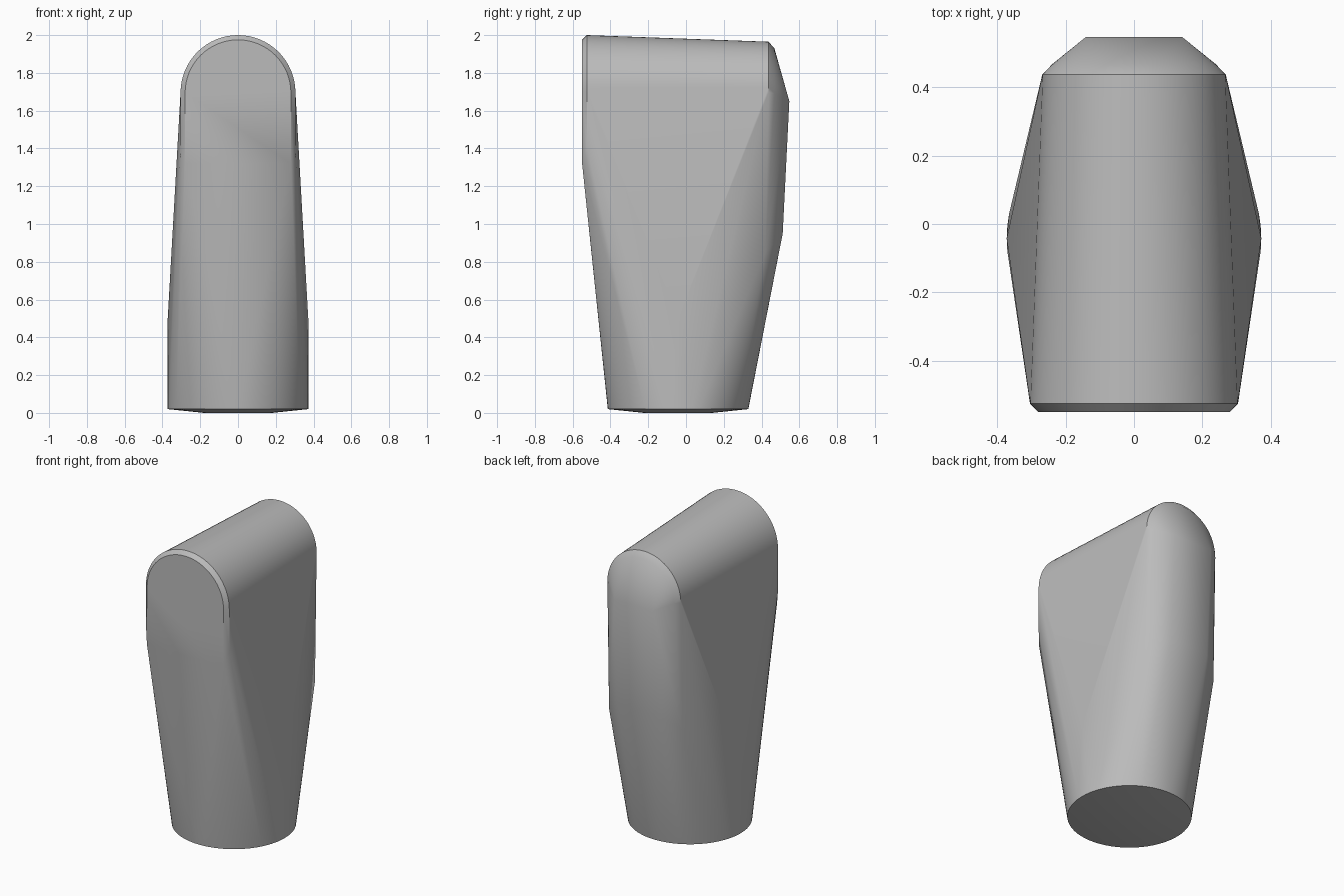
import bpy, bmesh
from math import sin, cos, pi, radians

if "Cube" in bpy.data.objects:
    bpy.data.objects.remove(bpy.data.objects["Cube"], do_unlink=True)

BASE_Y = -0.042


def ring(r, z, n=64):
    return [(r * cos(2 * pi * i / n), BASE_Y + r * sin(2 * pi * i / n), z) for i in range(n)]


def arch(y, r, top, n=32):
    return [(r * cos(pi * i / n), y, top - r + r * sin(pi * i / n)) for i in range(n + 1)]


def pair(x, y, z):
    return [(x, y, z), (-x, y, z)]


# Round base with a faintly domed underside
points = ring(0.372, 0.02) + ring(0.18, 0.0)
points += pair(0.372, BASE_Y, 0.5)

# Front face with chamfered arched rim
points += arch(-0.55, 0.28, 1.975) + pair(0.28, -0.55, 1.32)
points += arch(-0.525, 0.304, 2.0) + pair(0.304, -0.525, 1.42)

# Back arch, rounded shoulder and flat back panel
points += arch(0.437, 0.268, 1.965) + pair(0.268, 0.42, 0.85)
points += arch(0.468, 0.238, 1.93)
points += pair(0.14, 0.547, 1.65) + pair(0.14, 0.512, 0.95)

# Skin the sections into one solid
bm = bmesh.new()
for p in points:
    bm.verts.new(p)
hull = bmesh.ops.convex_hull(bm, input=bm.verts[:])
loose = {v for v in hull["geom_interior"] + hull["geom_unused"] if isinstance(v, bmesh.types.BMVert)}
bmesh.ops.delete(bm, geom=list(loose), context="VERTS")
bmesh.ops.dissolve_limit(bm, angle_limit=radians(0.2), verts=bm.verts[:], edges=bm.edges[:])
bmesh.ops.recalc_face_normals(bm, faces=bm.faces[:])

mesh = bpy.data.meshes.new("tapered_body")
bm.to_mesh(mesh)
bm.free()
body = bpy.data.objects.new("tapered_body", mesh)
bpy.context.collection.objects.link(body)

# Plain grey finish
grey = bpy.data.materials.new("mid_grey")
grey.use_nodes = True
colour = (0.5, 0.5, 0.5, 1)
grey.diffuse_color = colour
grey.node_tree.nodes["Principled BSDF"].inputs["Base Color"].default_value = colour
mesh.materials.append(grey)

# Smooth shading with crisp rims
bpy.context.view_layer.objects.active = body
body.select_set(True)
bpy.ops.object.shade_smooth_by_angle(angle=radians(30))
